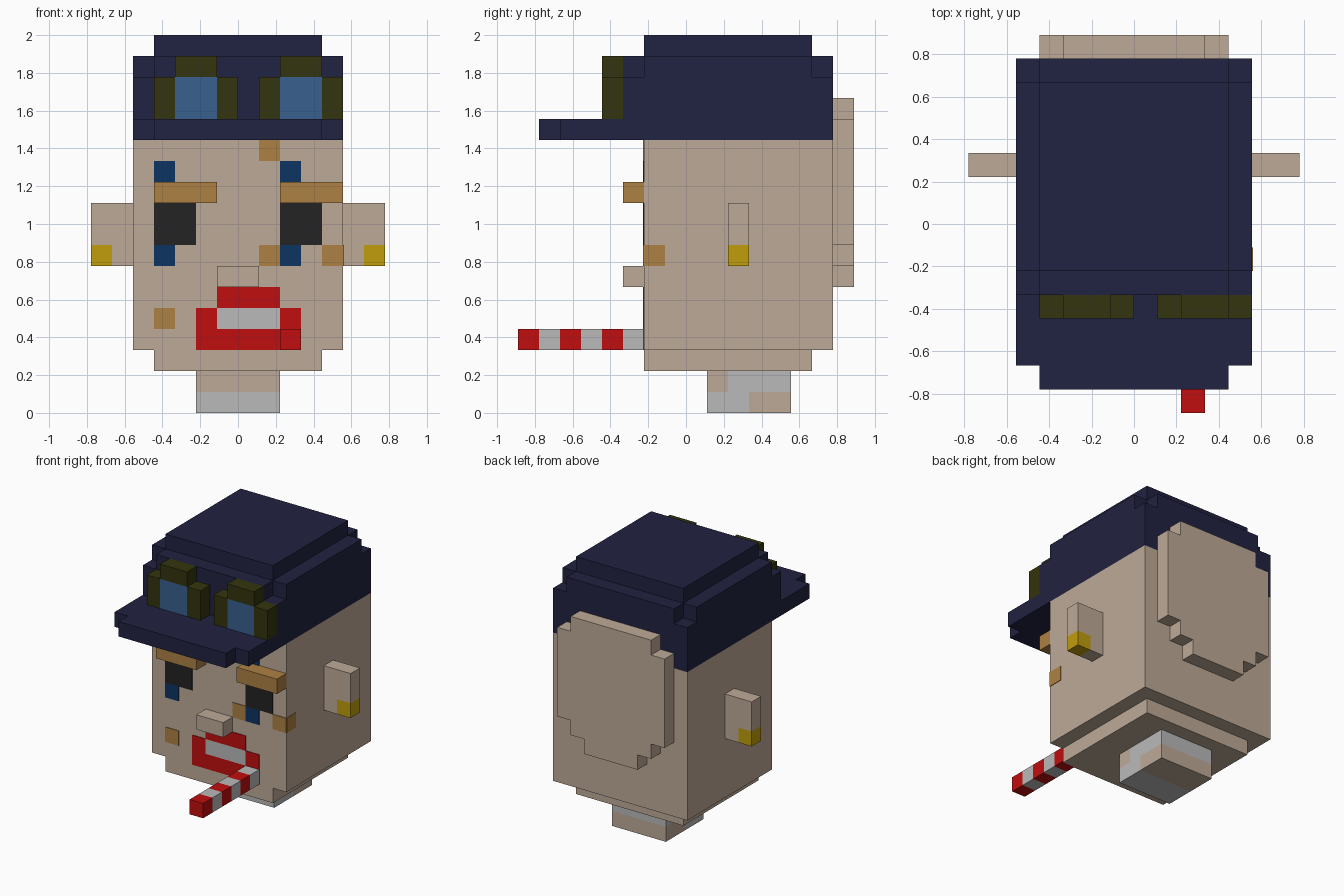
import bpy
import bmesh

if "Cube" in bpy.data.objects:
    bpy.data.objects.remove(bpy.data.objects["Cube"], do_unlink=True)

U = 1 / 9        # size of one block
T = 0.04         # painted plate thickness, in blocks


def material(name, rgb):
    lin = [((c / 255 + 0.055) / 1.055) ** 2.4 if c > 10 else c / 255 / 12.92 for c in rgb]
    m = bpy.data.materials.new(name)
    m.use_nodes = True
    m.diffuse_color = (*lin, 1)
    bsdf = m.node_tree.nodes["Principled BSDF"]
    bsdf.inputs["Base Color"].default_value = (*lin, 1)
    bsdf.inputs["Roughness"].default_value = 0.9
    return m


SKIN = material("skin", (190, 170, 152))
NAVY = material("navy", (33, 34, 65))
OLIVE = material("olive", (52, 52, 14))
LENS = material("lens blue", (56, 96, 142))
BLUE = material("dark blue", (12, 52, 98))
BLACK = material("eye black", (35, 35, 35))
TAN = material("tan", (173, 129, 67))
RED = material("red", (192, 14, 14))
WHITE = material("off white", (186, 186, 186))
GOLD = material("gold", (192, 158, 12))


def prism(name, outline, lo, hi, mat, axis="z"):
    """Extrude an outline along z (points are x, y) or along y (points are x, z)."""
    bm = bmesh.new()
    place = (lambda a, b, d: (a * U, b * U, d * U)) if axis == "z" else \
            (lambda a, b, d: (a * U, d * U, b * U))
    face = bm.faces.new([bm.verts.new(place(a, b, lo)) for a, b in outline])
    ext = bmesh.ops.extrude_face_region(bm, geom=[face])
    step = place(0, 0, hi - lo)
    bmesh.ops.translate(bm, vec=step, verts=[v for v in ext["geom"] if isinstance(v, bmesh.types.BMVert)])
    bmesh.ops.recalc_face_normals(bm, faces=bm.faces)
    mesh = bpy.data.meshes.new(name)
    bm.to_mesh(mesh)
    bm.free()
    mesh.materials.append(mat)
    ob = bpy.data.objects.new(name, mesh)
    bpy.context.collection.objects.link(ob)
    return ob


def box(name, x, y, z, mat):
    pts = [(x[0], y[0]), (x[1], y[0]), (x[1], y[1]), (x[0], y[1])]
    return prism(name, pts, z[0], z[1], mat)


def mirrored(half):
    """Complete the +x half of an outline."""
    return half + [(-a, b) for a, b in reversed(half)]


def paint(name, x, z, mat, y=-2):
    """Thin plate on a front-facing surface."""
    return box(name, x, (y - T, y), z, mat)


# Head, jaw and stepped back panel
box("head", (-5, 5), (-2, 7), (3, 13), SKIN)
box("jaw", (-4, 4), (-2, 6), (2, 3), SKIN)
prism("back_panel", mirrored([(2, 6), (2, 7), (3, 7), (3, 8), (4, 8), (4, 14), (3, 14), (3, 15)]),
      7, 8, SKIN, axis="y")

# Neck with a slanted pale band
box("neck_upper_front", (-2, 2), (1, 2), (1, 2), SKIN)
box("neck_upper_band", (-2, 2), (2, 5), (1, 2), WHITE)
box("neck_lower_band", (-2, 2), (1, 3), (0, 1), WHITE)
box("neck_lower_back", (-2, 2), (3, 5), (0, 1), SKIN)

# Ears with gold earrings
for side, s in (("left", 1), ("right", -1)):
    def span(a, b):
        return sorted((s * a, s * b))
    box(side + "_ear_upper", span(5, 7), (2, 3), (8, 10), SKIN)
    box(side + "_ear_lobe", span(5, 6), (2, 3), (7, 8), SKIN)
    box(side + "_earring", span(6, 7), (2, 3), (7, 8), GOLD)

# Cap: brim, crown and stepped top
prism("cap_brim", mirrored([(4, -7), (4, -6), (5, -6), (5, 7)]), 13, 14, NAVY)
box("cap_crown", (-5, 5), (-3, 7), (14, 16), NAVY)
prism("cap_upper_tier", mirrored([(4, -3), (4, -2), (5, -2), (5, 6), (4, 6), (4, 7)]), 16, 17, NAVY)
box("cap_top", (-4, 4), (-2, 6), (17, 18), NAVY)

# Goggles on the cap
for side, x in (("right", -4), ("left", 1)):
    box(side + "_goggle_outer_frame", (x, x + 1), (-4, -3), (14, 16), OLIVE)
    box(side + "_goggle_inner_frame", (x + 3, x + 4), (-4, -3), (14, 16), OLIVE)
    box(side + "_goggle_top_frame", (x + 1, x + 3), (-4, -3), (16, 17), OLIVE)
    box(side + "_goggle_lens", (x + 1, x + 3), (-4, -3), (14, 16), LENS)

# Eyes, brows and face paint marks
for side, x in (("right", -4), ("left", 2)):
    paint(side + "_eye", (x, x + 2), (8, 10), BLACK)
    box(side + "_brow", (x, x + 3), (-3, -2), (10, 11), TAN)
    paint(side + "_upper_mark", (x, x + 1), (11, 12), BLUE)
    paint(side + "_lower_mark", (x, x + 1), (7, 8), BLUE)

# Freckles
for i, (x, z) in enumerate([(1, 12), (1, 7), (4, 7), (-4, 4)]):
    paint(f"freckle_{i + 1}", (x, x + 1), (z, z + 1), TAN)
box("side_freckle", (5, 5 + T), (-2, -1), (7, 8), TAN)

# Nose and mouth
box("nose", (-1, 1), (-3, -2), (6, 7), SKIN)
paint("upper_lip", (-1, 2), (5, 6), RED)
paint("lower_lip", (-2, 3), (3, 4), RED)
paint("mouth_corner_right", (-2, -1), (4, 5), RED)
paint("mouth_corner_left", (2, 3), (4, 5), RED)
paint("teeth", (-1, 2), (4, 5), WHITE)

# Striped stick held in the mouth
for i in range(6):
    box(f"stick_segment_{i + 1}", (2, 3), (-8 + i, -7 + i), (3, 4), WHITE if i % 2 else RED)
